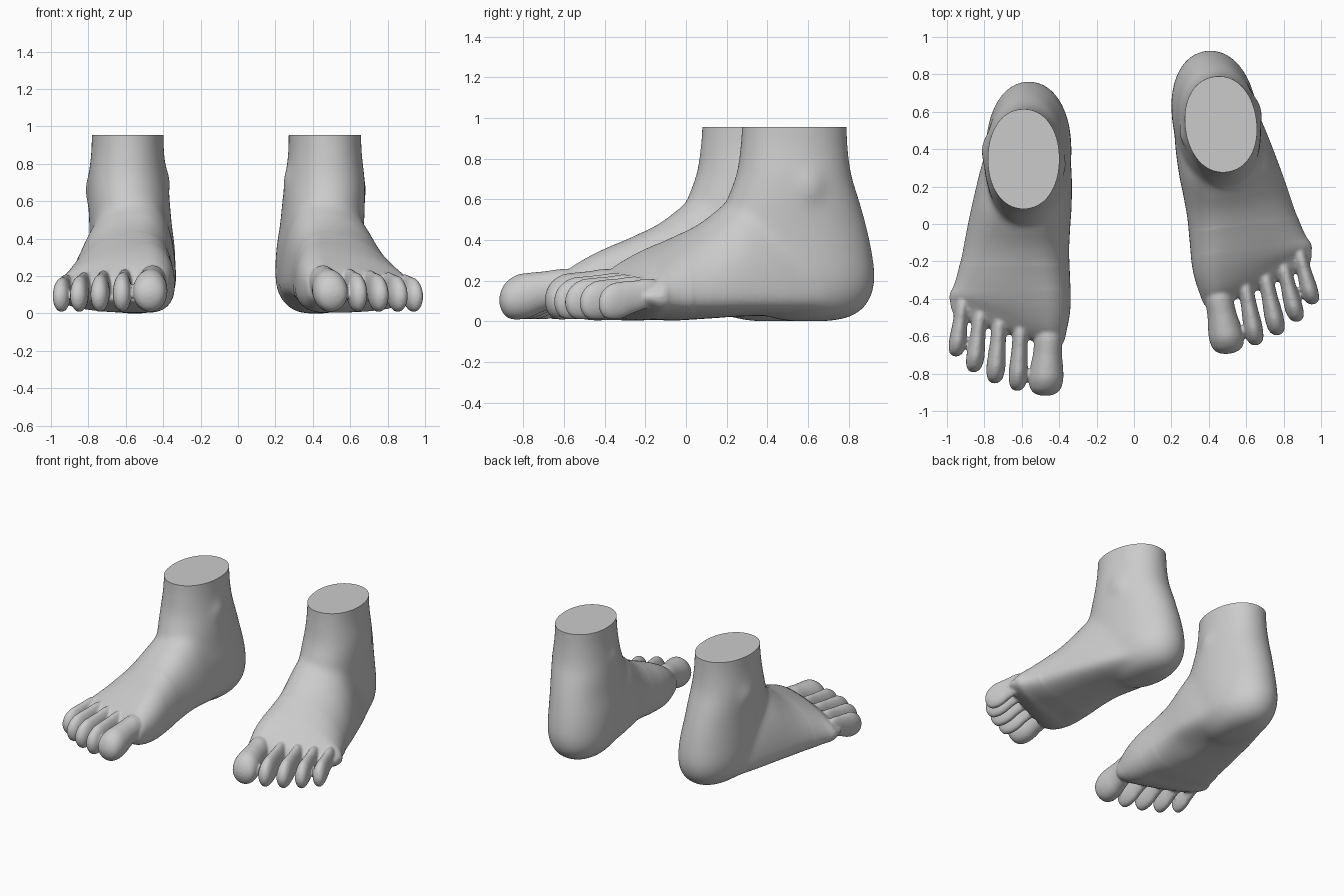
import bpy, bmesh
from math import cos, sin, pi, radians
from mathutils import Matrix, Vector

if "Cube" in bpy.data.objects:
    bpy.data.objects.remove(bpy.data.objects["Cube"])


def refine(rows, steps=4):
    """Catmull-Rom interpolation between table rows."""
    out = []
    for i in range(len(rows) - 1):
        p0, p1, p2, p3 = (rows[min(max(i + k, 0), len(rows) - 1)] for k in (-1, 0, 1, 2))
        for s in range(steps):
            t = s / steps
            out.append([0.5 * (2 * b + (c - a) * t + (2 * a - 5 * b + 4 * c - d) * t * t
                               + (3 * b - a - 3 * c + d) * t ** 3)
                        for a, b, c, d in zip(p0, p1, p2, p3)])
    return out + [list(rows[-1])]


def loft(bm, rings):
    loops = [[bm.verts.new(p) for p in ring] for ring in rings]
    n = len(loops[0])
    faces = [bm.faces.new((a[i], a[(i + 1) % n], b[(i + 1) % n], b[i]))
             for a, b in zip(loops, loops[1:]) for i in range(n)]
    faces += [bm.faces.new(loops[0]), bm.faces.new(loops[-1])]
    bmesh.ops.recalc_face_normals(bm, faces=faces)


def spow(v, n):
    return (1 if v >= 0 else -1) * abs(v) ** (2 / n)


ANG = [2 * pi * i / 48 for i in range(48)]
bm = bmesh.new()

# ankle and heel: horizontal sections (z, outer x, inner x, front y, back y)
LEG = [(1.12, -.777, -.403, .085, .612), (.95, -.777, -.403, .083, .612),
       (.85, -.78, -.40, .075, .617), (.72, -.795, -.385, .055, .635),
       (.60, -.795, -.37, .01, .675), (.48, -.79, -.36, -.02, .712),
       (.35, -.788, -.343, 0, .743), (.22, -.785, -.34, .05, .76),
       (.12, -.765, -.352, .1, .742), (.05, -.72, -.395, .17, .69),
       (.015, -.67, -.44, .24, .62), (0, -.61, -.49, .33, .53)]
loft(bm, [[((xo + xi) / 2 + (xi - xo) / 2 * spow(cos(a), 2.1),
            (yf + yb) / 2 + (yb - yf) / 2 * spow(sin(a), 2.1), z) for a in ANG]
          for z, xo, xi, yf, yb in refine(LEG)])

# instep and ball: vertical sections
# (y, outer x, inner x, ridge x, top z, sole z, arch lift, slant of toe line)
BODY = [(.55, -.74, -.38, -.57, .40, .04, 0, 0), (.30, -.815, -.34, -.57, .60, .03, .02, 0),
        (.10, -.863, -.338, -.56, .635, .025, .05, 0), (0, -.885, -.345, -.55, .575, .02, .06, 0),
        (-.12, -.91, -.35, -.54, .485, .01, .04, 0), (-.25, -.94, -.345, -.52, .42, 0, .02, 0),
        (-.38, -.965, -.338, -.50, .368, 0, 0, .1), (-.48, -.985, -.343, -.49, .32, 0, 0, .2),
        (-.57, -.985, -.36, -.48, .265, .02, 0, .3), (-.63, -.97, -.375, -.48, .205, .05, 0, .3),
        (-.655, -.93, -.40, -.48, .15, .07, 0, .3)]


def body_ring(y, xo, xi, xp, zt, zb, arch, slant):
    ring = []
    for a in ANG:
        c, s = cos(a), sin(a)
        side, zm, n = (xi, .16, 2.3) if c > 0 else (xo, .12, 1.8)
        zm = min(zm, (zt + zb) / 2)
        if s < 0:
            n = 2.6
        f = abs(spow(c, n))
        x = xp + (side - xp) * f
        z = zm + ((zt - zm) if s > 0 else (zm - zb)) * spow(s, n)
        if s < 0 and c > 0:
            z += arch * f * abs(s)
        ring.append((x, y + slant * max(0, -.45 - x), z))
    return ring


loft(bm, [body_ring(*row) for row in refine(BODY)])

# toes: (base x, base y, tip x, tip y, half width, height)
TOES = [(-.45, -.47, -.475, -.918, .092, .232), (-.60, -.44, -.624, -.892, .05, .215),
        (-.71, -.41, -.745, -.852, .05, .208), (-.81, -.38, -.858, -.792, .048, .20),
        (-.905, -.33, -.953, -.708, .046, .19)]
# shared toe profile: (position, width, top, underside)
TOE = [(0, .5, .85, .4), (.25, .78, 1.1, .35), (.5, .84, 1.06, .2), (.66, .95, 1.03, .06),
       (.8, 1.0, .99, .01), (.91, .9, .86, .05), (.97, .65, .70, .18), (1, .25, .52, .35)]
for bx, by, tx, ty, w, h in TOES:
    loft(bm, [[(bx + (tx - bx) * t + w * k * cos(a), by + (ty - by) * t,
                h * ((up + lo) / 2 + (up - lo) / 2 * sin(a))) for a in ANG]
              for t, k, up, lo in refine(TOE)])

# ankle bones
for loc, r in (((-.715, .39, .66), .105), ((-.45, .32, .70), .09)):
    bmesh.ops.create_uvsphere(bm, u_segments=24, v_segments=16, radius=r,
                              matrix=Matrix.Translation(loc) @ Matrix.Diagonal((.95, 1.1, 1.3, 1)))

# fuse the parts into one skin
mesh = bpy.data.meshes.new("foot_a")
bm.to_mesh(mesh)
bm.free()
foot = bpy.data.objects.new("foot_a", mesh)
bpy.context.collection.objects.link(foot)
rm = foot.modifiers.new("fuse", 'REMESH')
rm.mode, rm.voxel_size = 'VOXEL', .0085
sm = foot.modifiers.new("soften", 'SMOOTH')
sm.factor, sm.iterations = .5, 8
bpy.context.view_layer.update()
skin = bmesh.new()
skin.from_mesh(foot.evaluated_get(bpy.context.evaluated_depsgraph_get()).to_mesh())
foot.modifiers.clear()

# blend instep, ankle and heel more strongly, then restore the lost volume
for limit, count in ((-.35, 20), (-.22, 60)):
    soft = [v for v in skin.verts if v.co.y > limit]
    for _ in range(count):
        bmesh.ops.smooth_vert(skin, verts=soft, factor=.5, use_axis_x=True,
                              use_axis_y=True, use_axis_z=True)
skin.normal_update()
for v in skin.verts:
    v.co += v.normal * .006 * min(1, max(0, (v.co.y + .35) / .3))

# flat cut across the ankle
bmesh.ops.bisect_plane(skin, geom=skin.verts[:] + skin.edges[:] + skin.faces[:],
                       plane_co=(0, 0, .955), plane_no=(0, 0, 1), clear_outer=True)
bmesh.ops.holes_fill(skin, edges=[e for e in skin.edges if e.is_boundary], sides=0)
low = min(v.co.z for v in skin.verts)
for v in skin.verts:
    v.co.z -= low * max(0, 1 - v.co.z / .2)
skin.to_mesh(mesh)

# other foot: mirrored, turned outward and set further back
skin.transform(Matrix.Translation((.46, .53, 0)) @ Matrix.Rotation(radians(7.5), 4, 'Z')
               @ Matrix.Diagonal((-1, .965, 1, 1)) @ Matrix.Translation((.585, -.345, 0)))
bmesh.ops.reverse_faces(skin, faces=skin.faces[:])
mesh_b = bpy.data.meshes.new("foot_b")
skin.to_mesh(mesh_b)
skin.free()
foot_b = bpy.data.objects.new("foot_b", mesh_b)
bpy.context.collection.objects.link(foot_b)

for ob in (foot, foot_b):
    ob.select_set(True)
bpy.context.view_layer.objects.active = foot
bpy.ops.object.shade_smooth_by_angle(angle=radians(50))
